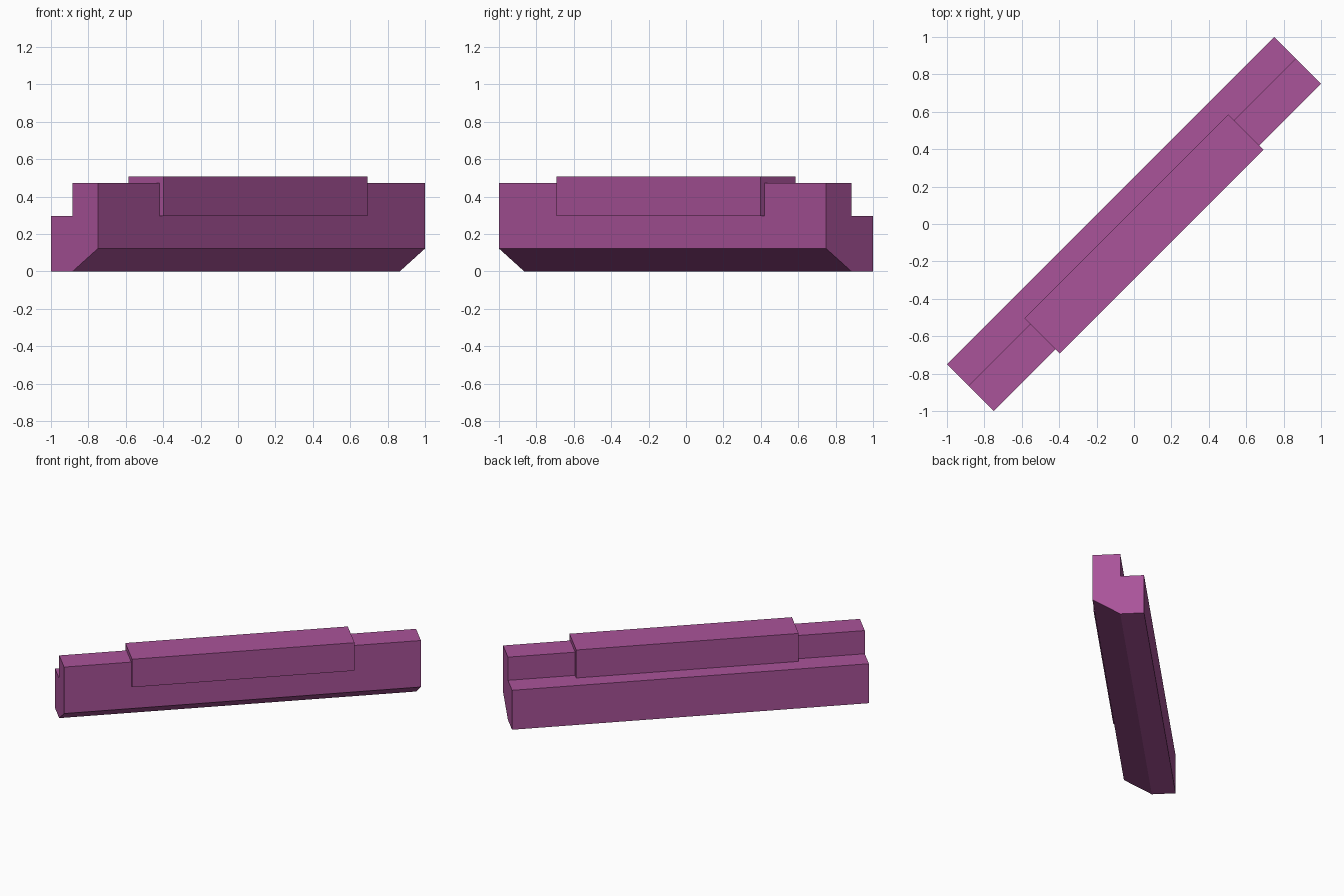
import bpy, bmesh
from math import radians

cube = bpy.data.objects.get("Cube")
if cube:
    bpy.data.objects.remove(cube, do_unlink=True)

purple = bpy.data.materials.new("purple")
purple.use_nodes = True
colour = (0.40, 0.087, 0.32, 1)
purple.diffuse_color = colour
purple.node_tree.nodes["Principled BSDF"].inputs["Base Color"].default_value = colour


def bar(name, profile, half_length):
    """Extrude a (depth, height) profile along the diagonal."""
    bm = bmesh.new()
    end = bm.faces.new([bm.verts.new((-half_length, y, z)) for y, z in profile])
    new = bmesh.ops.extrude_face_region(bm, geom=[end], use_keep_orig=True)["geom"]
    bmesh.ops.translate(bm, vec=(2 * half_length, 0, 0),
                        verts=[g for g in new if isinstance(g, bmesh.types.BMVert)])
    bmesh.ops.recalc_face_normals(bm, faces=bm.faces)
    mesh = bpy.data.meshes.new(name)
    bm.to_mesh(mesh)
    bm.free()
    mesh.materials.append(purple)
    obj = bpy.data.objects.new(name, mesh)
    obj.rotation_euler.z = radians(45)
    bpy.context.collection.objects.link(obj)


# Stepped beam with a chamfered lower edge
bar("beam", [(0.177, 0), (0.014, 0), (-0.177, 0.122), (-0.177, 0.472),
             (0.014, 0.472), (0.014, 0.297), (0.177, 0.297)], 1.237)

# Thicker block wrapped around the middle of the upper ridge
bar("ridge_block", [(0.057, 0.297), (-0.209, 0.297),
                    (-0.209, 0.508), (0.057, 0.508)], 0.771)
